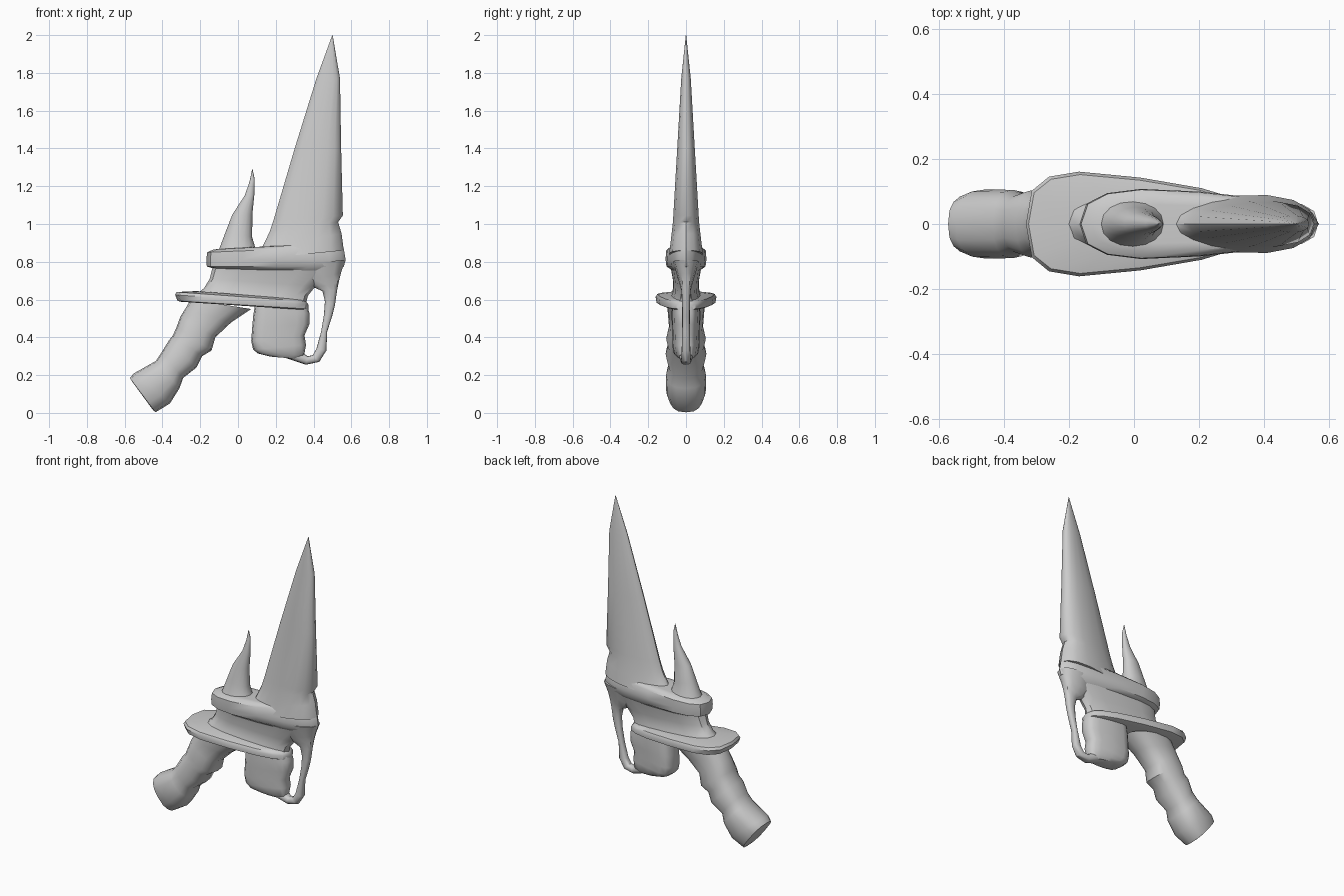
import bpy, bmesh, math
from math import cos, sin, pi


def loft(name, sections, n=16, power=0.8, skew=0.0, angle=40):
    """Skin rings spanning (x1,z1)-(x2,z2), half-depth d in y.
    skew > 0 makes the x1 side thicker than the x2 side."""
    bm = bmesh.new()
    rings = []
    for x1, z1, x2, z2, d in sections:
        ring = []
        for i in range(n):
            a = 2 * pi * i / n
            c, s = cos(a), sin(a)
            u = math.copysign(abs(c) ** power, c)
            y = math.copysign(abs(s) ** power, s) * d * (1 - skew * u)
            if abs(s) < 1e-6:
                y = 0
            t = (u + 1) / 2
            ring.append(bm.verts.new((x1 + (x2 - x1) * t, y, z1 + (z2 - z1) * t)))
        rings.append(ring)
    for r, q in zip(rings, rings[1:]):
        for i in range(n):
            j = (i + 1) % n
            bm.faces.new((r[i], r[j], q[j], q[i]))
    bm.faces.new(rings[0])
    bm.faces.new(rings[-1])
    bmesh.ops.recalc_face_normals(bm, faces=bm.faces)
    me = bpy.data.meshes.new(name)
    bm.to_mesh(me)
    bm.free()
    ob = bpy.data.objects.new(name, me)
    bpy.context.collection.objects.link(ob)
    bpy.ops.object.select_all(action='DESELECT')
    bpy.context.view_layer.objects.active = ob
    ob.select_set(True)
    bpy.ops.object.shade_smooth_by_angle(angle=math.radians(angle))
    return ob


# Ribbed slanted grip with a flat pommel
loft("grip", [
    (-.56, .165, -.45, .015, .075),
    (-.573, .185, -.437, .003, .09),
    (-.55, .21, -.36, .05, .107),
    (-.435, .275, -.31, .13, .105),
    (-.405, .32, -.29, .185, .09),
    (-.365, .385, -.22, .24, .108),
    (-.345, .41, -.19, .30, .095),
    (-.325, .455, -.14, .33, .105),
    (-.305, .51, -.12, .40, .09),
    (-.28, .55, -.035, .48, .095),
    (-.25, .60, .07, .55, .10)])

# Hand plate
loft("hand_plate", [
    (-.30, .588, .36, .545, .125),
    (-.32, .593, .372, .55, .138),
    (-.333, .625, .372, .575, .143),
    (-.325, .64, .36, .59, .135),
    (-.22, .645, .34, .60, .085)], power=.65, skew=.35)

# Neck between plate and collar
loft("neck", [
    (-.23, .62, .36, .58, .085),
    (-.18, .66, .37, .62, .068),
    (-.15, .71, .41, .67, .066),
    (-.135, .77, .50, .76, .078)], power=.75, skew=.2)

# Collar holding both blades
loft("collar", [
    (-.13, .765, .50, .745, .075),
    (-.165, .775, .56, .775, .096),
    (-.168, .81, .57, .81, .10),
    (-.163, .85, .558, .88, .098),
    (-.13, .865, .545, .90, .08),
    (-.08, .87, .53, .90, .055)], power=.75, skew=.3)

# Main blade
loft("main_blade", [
    (.05, .81, .56, .86, .088),
    (.125, .87, .548, .95, .078),
    (.168, .96, .53, 1.01, .070),
    (.188, 1.02, .555, 1.045, .067),
    (.30, 1.40, .546, 1.40, .046),
    (.415, 1.77, .54, 1.77, .025),
    (.499, 2.0, .501, 2.0, .001)], power=.9, skew=-.2)

# Small secondary spike
loft("small_spike", [
    (-.12, .83, .11, .83, .085),
    (-.095, .88, .09, .88, .066),
    (-.065, .96, .075, .93, .052),
    (-.03, 1.05, .076, 1.05, .036),
    (.035, 1.15, .086, 1.15, .02),
    (.06, 1.22, .088, 1.24, .011),
    (.075, 1.29, .077, 1.29, .001)], power=.95)

# Block under the plate
loft("lower_block", [
    (.09, .57, .365, .57, .07),
    (.08, .51, .378, .53, .072),
    (.075, .45, .378, .47, .07),
    (.07, .38, .352, .41, .068),
    (.08, .335, .36, .36, .066),
    (.105, .315, .35, .305, .06),
    (.17, .298, .32, .285, .042)], power=.6, skew=.2)

# Thin looping strap from collar to block
loft("strap", [
    (.34, .79, .568, .81, .068),
    (.36, .70, .545, .74, .045),
    (.405, .663, .533, .69, .032),
    (.447, .645, .525, .65, .025),
    (.46, .59, .513, .57, .021),
    (.455, .52, .498, .51, .02),
    (.44, .43, .472, .43, .02),
    (.415, .34, .468, .33, .023),
    (.395, .305, .43, .27, .026),
    (.37, .30, .36, .255, .028),
    (.345, .315, .30, .275, .035),
    (.31, .34, .24, .295, .04)], n=12)
